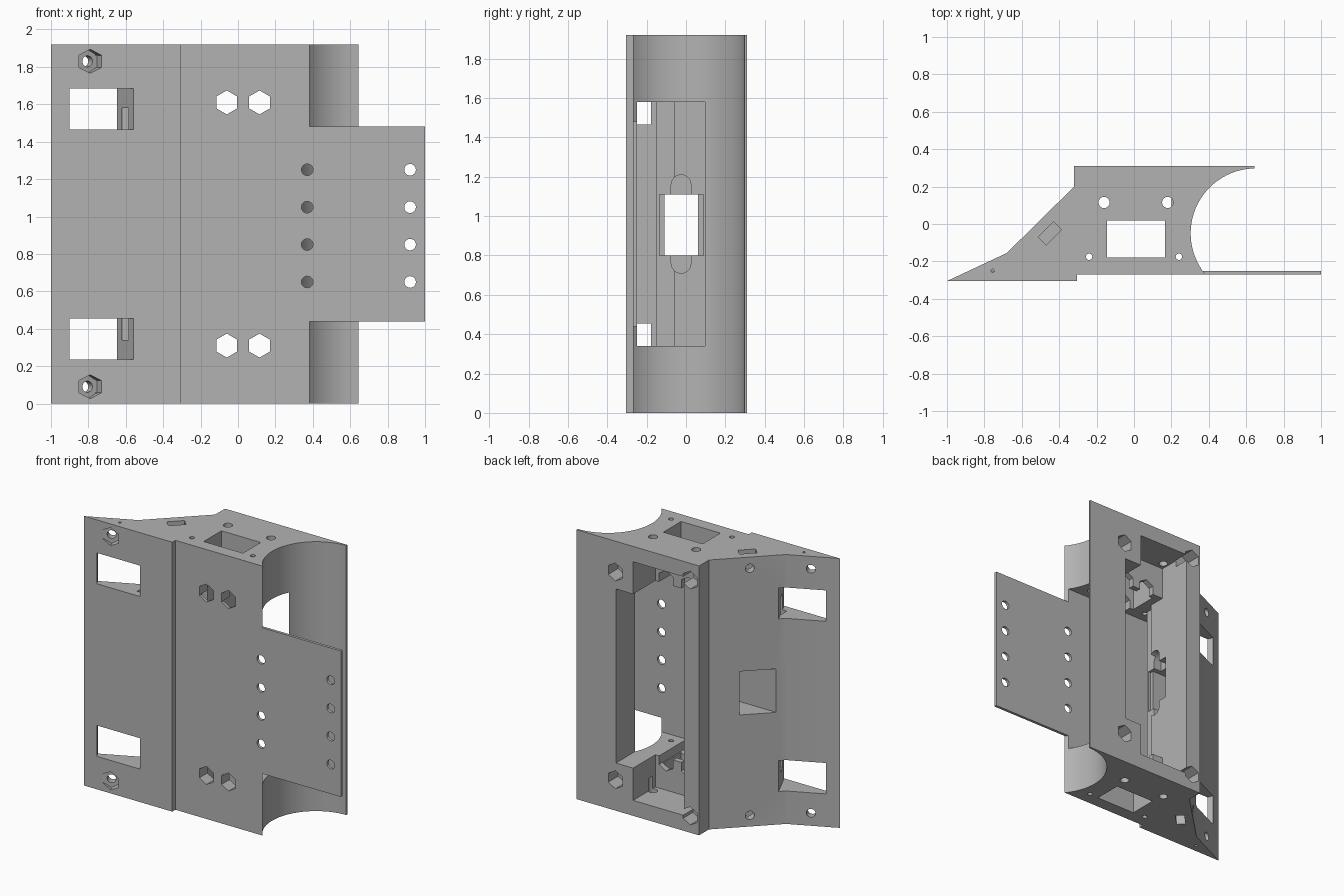
import bpy, bmesh, math
from mathutils import Matrix, Vector

cube = bpy.data.objects.get("Cube")
if cube:
    bpy.data.objects.remove(cube, do_unlink=True)

H = 1.92
MID = H / 2

grey = bpy.data.materials.new("matte grey")
grey.use_nodes = True
COLOUR = (0.45, 0.45, 0.45, 1)
grey.diffuse_color = COLOUR
grey.node_tree.nodes["Principled BSDF"].inputs["Base Color"].default_value = COLOUR


def finish(bm, name):
    bmesh.ops.recalc_face_normals(bm, faces=bm.faces)
    mesh = bpy.data.meshes.new(name)
    bm.to_mesh(mesh)
    bm.free()
    mesh.materials.append(grey)
    ob = bpy.data.objects.new(name, mesh)
    bpy.context.collection.objects.link(ob)
    return ob


def extrude(points, z0, z1, name):
    bm = bmesh.new()
    face = bm.faces.new([bm.verts.new((x, y, z0)) for x, y in points])
    new = bmesh.ops.extrude_face_region(bm, geom=[face])["geom"]
    verts = [v for v in new if isinstance(v, bmesh.types.BMVert)]
    bmesh.ops.translate(bm, verts=verts, vec=(0, 0, z1 - z0))
    return finish(bm, name)


def box(x0, x1, y0, y1, z0, z1, name="cutter"):
    return extrude([(x0, y0), (x1, y0), (x1, y1), (x0, y1)], z0, z1, name)


def rod(start, end, radius, sides=24):
    """Prism or cylinder running between two points."""
    a, b = Vector(start), Vector(end)
    turn = (b - a).to_track_quat('Z', 'Y').to_matrix().to_4x4()
    bm = bmesh.new()
    bmesh.ops.create_cone(bm, cap_ends=True, segments=sides, radius1=radius,
                          radius2=radius, depth=(b - a).length,
                          matrix=Matrix.Translation((a + b) / 2) @ turn)
    return finish(bm, "cutter")


def combine(tool, operation='DIFFERENCE'):
    mod = body.modifiers.new("join", 'BOOLEAN')
    mod.operation = operation
    mod.solver = 'EXACT'
    mod.object = tool
    bpy.context.view_layer.objects.active = body
    bpy.ops.object.modifier_apply(modifier=mod.name)
    bpy.data.objects.remove(tool, do_unlink=True)


# Main body: profile with a concave round side
cx, cy, r = 0.65, -0.05, 0.347
a0, a1 = math.radians(219.4), math.radians(90.8)
arc = [(cx + r * math.cos(a0 + (a1 - a0) * i / 40),
        cy + r * math.sin(a0 + (a1 - a0) * i / 40)) for i in range(41)]
outline = [(-1, -0.305), (-0.305, -0.305), (-0.305, -0.27)] + arc
outline += [(0.645, 0.31), (-0.32, 0.31), (-0.32, 0.2), (-0.68, -0.155)]
body = extrude(outline, 0, H, "bracket_body")

# Side flange
combine(box(0.33, 1, -0.27, -0.25, 0.44, 1.48, "flange"), 'UNION')

# Main cavity, open to the back and to the round side
combine(box(-0.2, 0.335, -0.2, 0.4, 0.34, 1.58))
combine(box(-0.2, 0.2, 0.06, 0.4, 0.11, H - 0.11))
combine(box(-0.62, 0.42, -0.25, -0.15, 0.34, 1.58))
combine(box(-0.24, -0.15, -0.17, -0.06, 0.34, 1.58))

# Opening through the sloping side, with a rounded recess
combine(box(-0.7, -0.1, -0.11, 0.06, 0.8, 1.11))
combine(box(-0.26, -0.1, -0.135, 0.09, 0.8, 1.11))
combine(box(-0.3, -0.1, -0.075, 0.025, 0.76, 1.16))
for z in (0.76, 1.16):
    combine(rod((-0.3, -0.025, z), (-0.1, -0.025, z), 0.05))

# Rectangular shaft through both ends
combine(box(-0.145, 0.165, -0.18, 0.02, -0.1, H + 0.1))

# Flange screw holes
for z in (0.65, 0.85, 1.05, 1.25):
    for x in (0.37, 0.92):
        combine(rod((x, -0.4, z), (x, -0.2, z), 0.031))

slope = Vector((-0.424, 0.906, 0))
steep = Vector((-0.707, 0.707, 0))


def hexagon(x, z, y0, y1):
    combine(rod((x, y0, z), (x, y1, z), 0.064, 6))


# Features repeated at the bottom and top ends
for s in (-1, 1):
    def level(h):
        return MID + s * (MID - h)

    # Slanted strap windows
    z0, z1 = sorted((level(0.235), level(0.455)))
    p, q = Vector((-0.9, -0.305)), Vector((-0.56, -0.305))
    d = slope.to_2d()
    combine(extrude([p - d * 0.1, q - d * 0.1, q + d * 0.5, p + d * 0.5],
                    z0, z1, "cutter"))
    # Front hexagon holes and blind hexagon pockets in the back
    for x in (-0.06, 0.115):
        hexagon(x, level(0.31), -0.4, 0.15)
    hexagon(0.34, level(0.22), 0.2, 0.4)
    hexagon(-0.25, level(0.12), 0.2, 0.4)
    # Tilted bolt hole with a nut pocket
    c = Vector((-0.79, -0.305, level(0.09)))
    combine(rod(c - slope * 0.2, c + slope * 0.3, 0.03))
    combine(rod(c - slope * 0.2, c + slope * 0.035, 0.064, 6))
    # Nut slot in the end face and its bolt hole
    n = Vector((-0.45, -0.05, level(0.08)))
    combine(rod(n - steep * 0.1, n + steep * 0.3, 0.03))
    u, v = Vector((0.707, 0.707)) * 0.058, steep.to_2d() * 0.03
    m = n.to_2d()
    z0, z1 = sorted((level(-0.1), level(0.15)))
    combine(extrude([m - u - v, m + u - v, m + u + v, m - u + v],
                    z0, z1, "cutter"))
    # Round holes in the end face
    for x, y, rad, depth in ((-0.16, 0.115, 0.03, 0.2), (0.18, 0.115, 0.03, 0.2),
                             (-0.24, -0.175, 0.017, 0.4),
                             (0.24, -0.175, 0.017, 0.4),
                             (-0.755, -0.25, 0.009, 0.06)):
        combine(rod((x, y, level(-0.1)), (x, y, level(depth)), rad, 20))

bpy.ops.object.select_all(action='DESELECT')
body.select_set(True)
bpy.context.view_layer.objects.active = body
bpy.ops.object.shade_smooth_by_angle(angle=math.radians(25))
